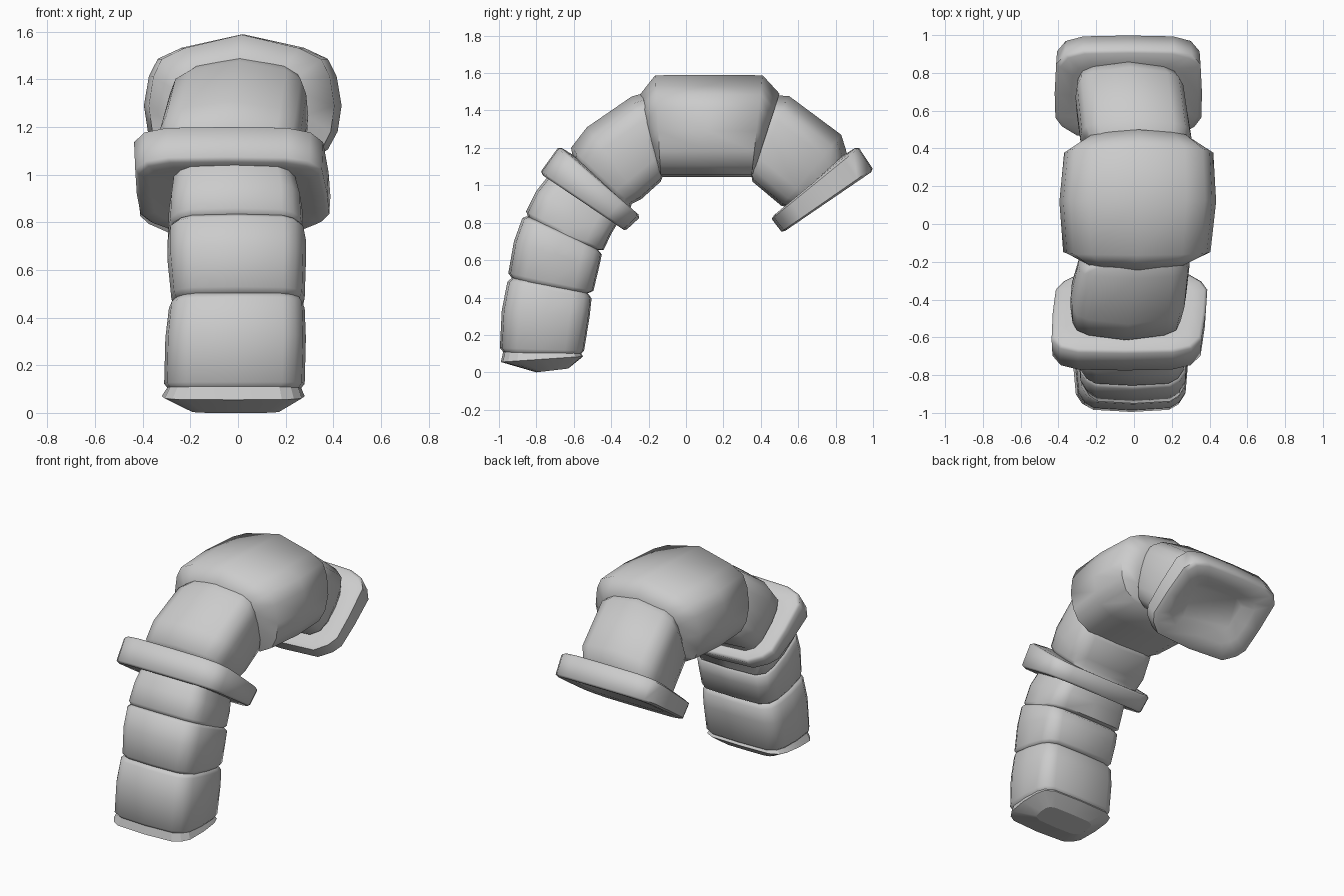
import bpy, bmesh
from math import radians
from mathutils import Vector

# half cross-sections (u across x, v from inner -1 to outer +1), mirrored below
ROUND = [(0, 1), (.62, .79), (.86, .62), (.95, .35), (1, -.1), (.96, -.5), (.86, -.78), (.64, -.96), (0, -1)]
ELBOW = [(0, 1), (.68, .84), (.89, .68), (.97, .4), (1, 0), (.98, -.5), (.9, -.78), (.7, -.95), (0, -1)]
TUBE = [(0, 1), (.68, .95), (.85, .82), (.96, .6), (1, 0), (.98, -.55), (.91, -.82), (.72, -.97), (0, -1)]
SLAB = [(0, 1), (.62, .98), (.86, .88), (.98, .66), (1, 0), (.99, -.55), (.9, -.75), (.7, -.95), (0, -1)]


def loft(name, half, rings, shear=0.0, sharp=62):
    """rings: outer y, outer z, inner y, inner z, half width, x centre"""
    section = half + [(-u, v) for u, v in half[-2:0:-1]]
    bm = bmesh.new()
    loops = []
    for oy, oz, iy, iz, w, cx in rings:
        o, i = Vector((0, oy, oz)), Vector((0, iy, iz))
        loops.append([bm.verts.new((o + i) / 2 + (o - i) / 2 * v + Vector((cx + u * w + shear * v, 0, 0)))
                      for u, v in section])
    n = len(section)
    for a, b in zip(loops, loops[1:]):
        for k in range(n):
            bm.faces.new((a[k], a[(k + 1) % n], b[(k + 1) % n], b[k]))
    bm.faces.new(loops[0])
    bm.faces.new(loops[-1])
    bmesh.ops.recalc_face_normals(bm, faces=bm.faces)
    me = bpy.data.meshes.new(name)
    bm.to_mesh(me)
    bm.free()
    ob = bpy.data.objects.new(name, me)
    bpy.context.collection.objects.link(ob)
    bpy.context.view_layer.objects.active = ob
    ob.select_set(True)
    bpy.ops.object.shade_smooth_by_angle(angle=radians(sharp))
    ob.select_set(False)
    return ob


# foot, its underside sloping up towards the front
loft("foot_tip", TUBE, [
    (-.80, .0, -.63, .02, .19, -.01),
    (-.99, .055, -.55, .085, .30, -.02),
    (-.975, .12, -.57, .115, .275, -.015)], sharp=20)

# three lower hose segments
loft("lower_segment", TUBE, [
    (-.96, .09, -.57, .09, .27, -.015),
    (-.995, .13, -.545, .115, .295, -.015),
    (-.985, .33, -.515, .30, .295, -.01),
    (-.955, .485, -.505, .395, .285, -.005),
    (-.93, .505, -.53, .43, .265, 0)])
loft("middle_segment", TUBE, [
    (-.92, .49, -.53, .42, .265, 0),
    (-.95, .53, -.495, .435, .28, 0),
    (-.92, .70, -.465, .56, .29, -.005),
    (-.875, .825, -.45, .63, .29, -.005),
    (-.85, .835, -.475, .66, .275, -.005)])
loft("upper_segment", TUBE, [
    (-.84, .82, -.475, .655, .275, -.005),
    (-.855, .86, -.44, .655, .285, -.01),
    (-.80, .97, -.40, .74, .28, -.01),
    (-.74, 1.045, -.37, .79, .265, -.015),
    (-.68, 1.09, -.36, .83, .25, -.02)])

# clamp flange around the hose
loft("front_flange", SLAB, [
    (-.71, 1.02, -.36, .79, .34, -.025),
    (-.765, 1.053, -.33, .76, .385, -.025),
    (-.775, 1.075, -.315, .765, .40, -.025),
    (-.685, 1.20, -.25, .825, .405, -.025),
    (-.665, 1.20, -.255, .845, .39, -.025),
    (-.60, 1.16, -.29, .87, .33, -.025)], shear=-.022)

# elbow between flange and the large body
loft("front_elbow", ELBOW, [
    (-.60, 1.13, -.30, .87, .27, -.04),
    (-.615, 1.20, -.29, .90, .295, -.04),
    (-.53, 1.31, -.24, .925, .305, -.03),
    (-.29, 1.475, -.135, 1.02, .295, 0),
    (-.235, 1.49, -.12, 1.06, .27, .01)])

# large central body
loft("central_body", ROUND, [
    (-.25, 1.48, -.14, 1.06, .27, .01),
    (-.165, 1.588, -.135, 1.045, .39, .015),
    (.13, 1.59, .11, 1.045, .415, .02),
    (.41, 1.588, .35, 1.045, .395, .025),
    (.50, 1.49, .36, 1.06, .29, .025)])

# rear elbow
loft("rear_elbow", ELBOW, [
    (.46, 1.48, .35, 1.05, .27, .02),
    (.55, 1.478, .355, 1.02, .295, .01),
    (.83, 1.27, .51, .89, .29, -.02),
    (.855, 1.19, .56, .88, .275, -.03),
    (.865, 1.13, .59, .88, .26, -.03)])

# rear flange with a shallow recessed mouth
loft("rear_flange", SLAB, [
    (.84, 1.16, .53, .88, .30, -.03),
    (.905, 1.20, .47, .84, .37, -.03),
    (.925, 1.20, .458, .82, .39, -.03),
    (.998, 1.09, .51, .752, .385, -.03),
    (.99, 1.07, .53, .756, .36, -.03),
    (.905, 1.02, .60, .81, .27, -.03),
    (.84, 1.03, .62, .88, .20, -.03)])
